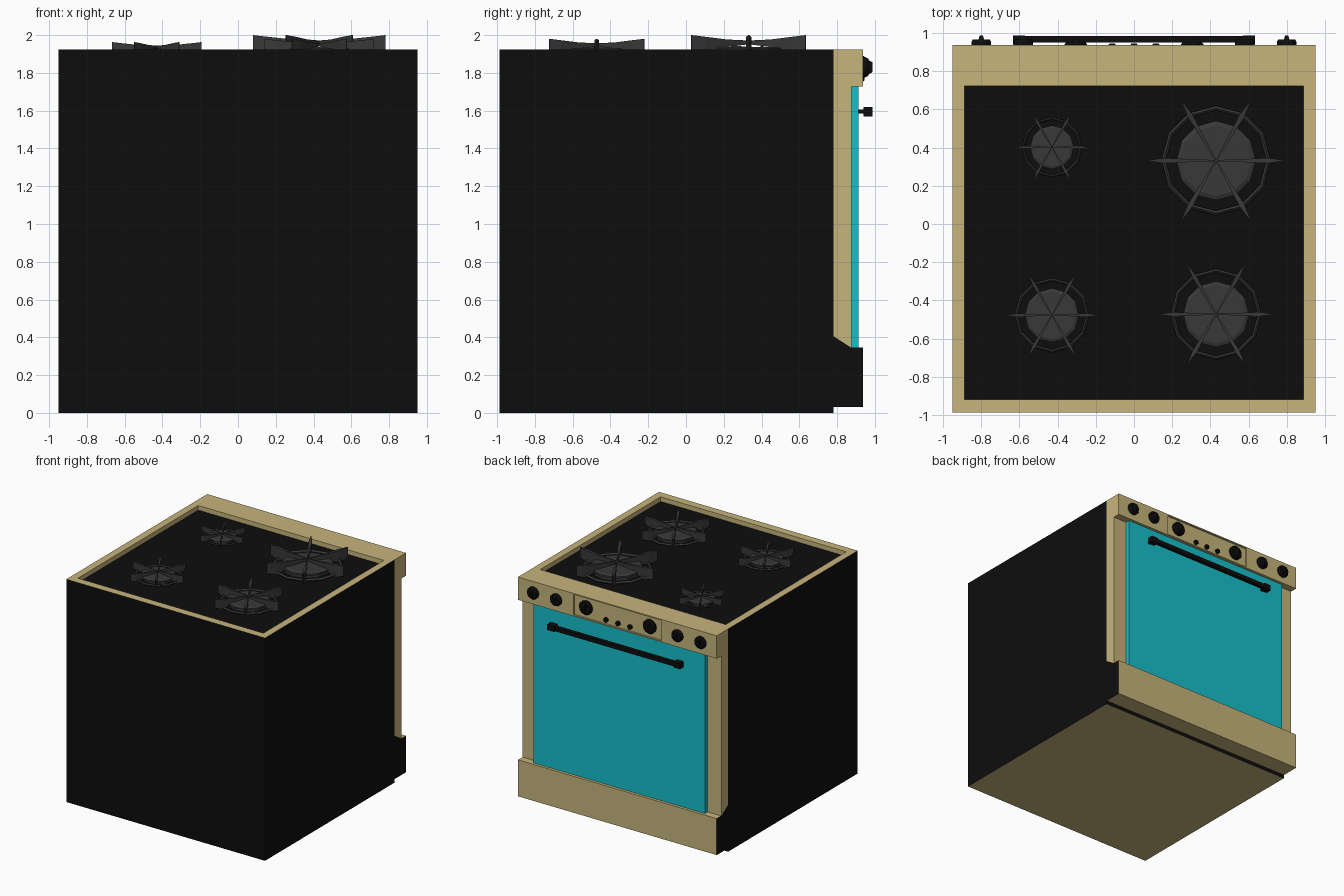
import bpy, bmesh
from math import sin, cos, pi
from mathutils import Matrix

if "Cube" in bpy.data.objects:
    bpy.data.objects.remove(bpy.data.objects["Cube"])


def material(name, rgb):
    m = bpy.data.materials.new(name)
    m.diffuse_color = (*rgb, 1)
    m.use_nodes = True
    m.node_tree.nodes["Principled BSDF"].inputs["Base Color"].default_value = m.diffuse_color
    return m


TAN = material("tan_enamel", (0.57, 0.46, 0.20))
BLACK = material("black_enamel", (0.004, 0.004, 0.004))
TEAL = material("teal_door", (0.008, 0.52, 0.60))
GREY = material("dark_iron", (0.04, 0.04, 0.04))


def loft(name, rings, mat):
    """Skin a list of equal-length point rings and cap both ends."""
    bm = bmesh.new()
    vr = [[bm.verts.new(p) for p in r] for r in rings]
    n = len(rings[0])
    for a, b in zip(vr, vr[1:]):
        for i in range(n):
            j = (i + 1) % n
            bm.faces.new((a[i], a[j], b[j], b[i]))
    bm.faces.new(vr[0][::-1])
    bm.faces.new(vr[-1])
    bmesh.ops.recalc_face_normals(bm, faces=bm.faces)
    me = bpy.data.meshes.new(name)
    bm.to_mesh(me)
    bm.free()
    me.materials.append(mat)
    ob = bpy.data.objects.new(name, me)
    bpy.context.collection.objects.link(ob)
    return ob


def rect_z(x, y0, y1, z):
    return [(-x, y0, z), (x, y0, z), (x, y1, z), (-x, y1, z)]


def rect_y(x0, x1, z0, z1, y):
    return [(x0, y, z0), (x1, y, z0), (x1, y, z1), (x0, y, z1)]


def box(name, x0, x1, y0, y1, z0, z1, mat):
    return loft(name, [rect_y(x0, x1, z0, z1, y0), rect_y(x0, x1, z0, z1, y1)], mat)


def prism_x(name, x0, x1, profile, mat):
    return loft(name, [[(x, y, z) for y, z in profile] for x in (x0, x1)], mat)


def disc_y(x, z, stations, sides=12):
    return [[(x + r * cos(2 * pi * i / sides), y, z + r * sin(2 * pi * i / sides))
             for i in range(sides)] for y, r in stations]


def disc_z(x, y, stations, sides=12):
    return [[(x + r * cos(2 * pi * i / sides), y + r * sin(2 * pi * i / sides), z)
             for i in range(sides)] for z, r in stations]


def paint(ob, mat, test):
    ob.data.materials.append(mat)
    for p in ob.data.polygons:
        if test(p):
            p.material_index = 1


TOP, HOB = 1.925, 1.885

# Body: black sides, tan rim and underside, sunken black hob
body = loft("body", [rect_z(0.95, -0.99, 0.78, 0), rect_z(0.95, -0.99, 0.78, TOP),
                     rect_z(0.887, -0.922, 0.722, TOP), rect_z(0.887, -0.922, 0.722, HOB)], TAN)
paint(body, BLACK, lambda p: (abs(p.normal.z) < 0.5 and p.area > 1)
      or (p.normal.z > 0.5 and p.center.z < TOP - 0.01))

# Control panel with a shallow recess in the middle
loft("control_panel", [rect_y(-0.95, 0.95, 1.728, TOP, 0.78),
                       rect_y(-0.95, 0.95, 1.728, TOP, 0.935),
                       rect_y(-0.42, 0.42, 1.738, 1.915, 0.935),
                       rect_y(-0.42, 0.42, 1.738, 1.915, 0.92)], TAN)

# Front frame behind the door, with a sloping foot, and the drawer below it
prism_x("front_frame", -0.95, 0.95,
        [(0.78, 0.405), (0.873, 0.345), (0.873, 1.728), (0.78, 1.728)], TAN)
drawer = prism_x("bottom_drawer", -0.95, 0.95,
                 [(0.78, 0.03), (0.935, 0.03), (0.935, 0.345), (0.873, 0.345), (0.78, 0.405)], TAN)
paint(drawer, BLACK, lambda p: abs(p.normal.x) > 0.5)

# Oven door and handle
box("oven_door", -0.82, 0.82, 0.873, 0.911, 0.345, 1.728, TEAL)
box("handle_bar", -0.59, 0.59, 0.95, 0.982, 1.577, 1.613, BLACK)
for s, side in ((-1, "left"), (1, "right")):
    a, b = sorted((s * 0.57, s * 0.635))
    box("handle_end_" + side, a, b, 0.938, 0.986, 1.57, 1.62, BLACK)
    a, b = sorted((s * 0.59, s * 0.615))
    box("handle_stem_" + side, a, b, 0.905, 0.94, 1.585, 1.605, BLACK)


# Knobs: tapered disc with a raised finger grip
def knob(x, z, r, y):
    loft("knob", disc_y(x, z, [(y, r), (y + 0.018, r), (y + 0.03, r * 0.85)]), BLACK)
    loft("knob_grip", [rect_y(x - 0.018, x + 0.018, z - r * 0.9, z + r * 0.9, y + 0.015),
                       rect_y(x - 0.009, x + 0.009, z - r * 0.5, z + r * 0.5, y + 0.051)], BLACK)


for s in (-1, 1):
    knob(s * 0.80, 1.83, 0.052, 0.934)
    knob(s * 0.58, 1.83, 0.052, 0.934)
    knob(s * 0.305, 1.83, 0.06, 0.92)
for x in (-0.115, 0, 0.115):
    loft("button", disc_y(x, 1.775, [(0.919, 0.02), (0.936, 0.02), (0.944, 0.013)]), BLACK)


# Burners: stepped cap, ring and six bow-tie prongs, all scaled by one factor
def burner(x, y, s):
    h = 0.115 * s
    loft("burner_cap", disc_z(x, y, [(HOB - 0.002, 0.19 * s), (HOB + 0.25 * h, 0.19 * s),
                                     (HOB + 0.25 * h, 0.208 * s), (HOB + 0.38 * h, 0.208 * s),
                                     (HOB + 0.46 * h, 0.185 * s)]), GREY)
    bpy.ops.mesh.primitive_torus_add(location=(x, y, HOB + 0.2 * h), major_segments=12,
                                     minor_segments=4, major_radius=0.275 * s,
                                     minor_radius=0.012 * s)
    ring = bpy.context.object
    ring.name = "burner_ring"
    ring.data.materials.append(GREY)
    for k in range(6):
        rings = [[(r * s, -w * s, HOB + lo * h), (r * s, w * s, HOB + lo * h),
                  (r * s, w * s, HOB + hi * h), (r * s, -w * s, HOB + hi * h)]
                 for r, w, lo, hi in ((0.0, 0.003, 0.58, 0.75), (0.14, 0.008, 0.45, 0.8),
                                      (0.27, 0.014, 0.0, 0.92), (0.35, 0.003, 0.2, 1.0))]
        prong = loft("burner_prong", rings, GREY)
        prong.matrix_world = Matrix.Translation((x, y, 0)) @ Matrix.Rotation(k * pi / 3, 4, 'Z')


# prongs are built around the origin, so height is carried in their points
burner(-0.43, 0.40, 0.55)
burner(0.43, 0.33, 1.0)
burner(-0.43, -0.48, 0.68)
burner(0.43, -0.475, 0.83)

# Centre the depth range
for ob in bpy.context.scene.objects:
    ob.location.y += 0.002
